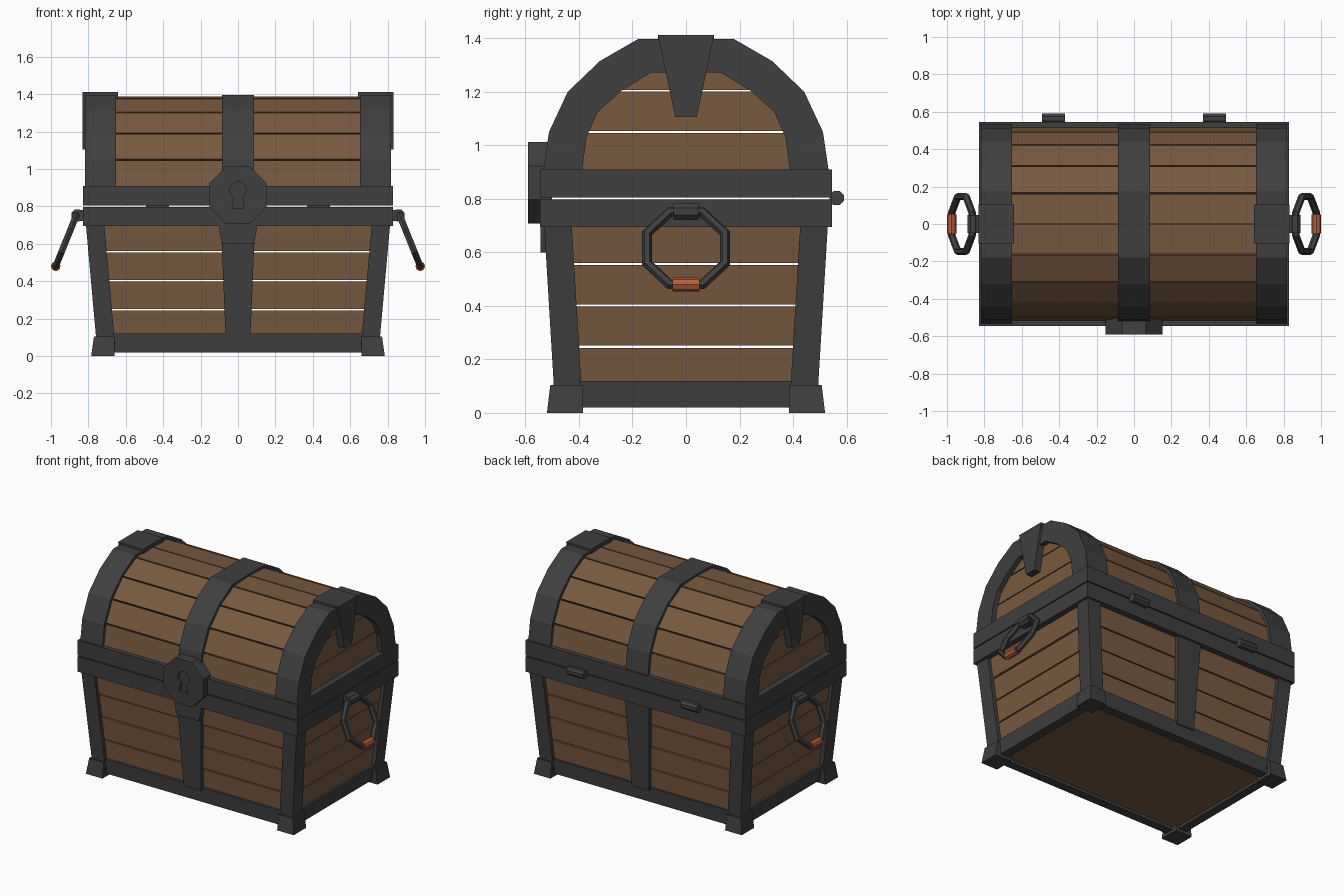
import bpy, bmesh, math, random
from mathutils import Matrix, Vector

if "Cube" in bpy.data.objects:
    bpy.data.objects.remove(bpy.data.objects["Cube"])

random.seed(4)


def material(name, rgb):
    m = bpy.data.materials.new(name)
    m.diffuse_color = (*rgb, 1)
    m.use_nodes = True
    m.node_tree.nodes["Principled BSDF"].inputs["Base Color"].default_value = m.diffuse_color
    return m


WOOD = material("brown wood", (0.185, 0.100, 0.050))
IRON = material("dark iron", (0.050, 0.050, 0.050))
COPPER = material("copper", (0.48, 0.11, 0.042))


def build(name, solids, mat):
    """One object from solids, each lofted between two matching loops."""
    bm = bmesh.new()
    for a, b in solids:
        va = [bm.verts.new(p) for p in a]
        vb = [bm.verts.new(p) for p in b]
        n = len(va)
        bm.faces.new(va)
        bm.faces.new(vb[::-1])
        for i in range(n):
            j = (i + 1) % n
            bm.faces.new((va[j], va[i], vb[i], vb[j]))
    bmesh.ops.recalc_face_normals(bm, faces=bm.faces)
    me = bpy.data.meshes.new(name)
    bm.to_mesh(me)
    bm.free()
    me.materials.append(mat)
    ob = bpy.data.objects.new(name, me)
    bpy.context.collection.objects.link(ob)
    return ob


def rect(x0, x1, y0, y1, z):
    return [(x0, y0, z), (x1, y0, z), (x1, y1, z), (x0, y1, z)]


def box(x0, x1, y0, y1, z0, z1):
    return rect(x0, x1, y0, y1, z0), rect(x0, x1, y0, y1, z1)


def along_x(pts, x0, x1):
    return [(x0, y, z) for y, z in pts], [(x1, y, z) for y, z in pts]


def along_y(pts, y0, y1):
    return [(x, y0, z) for x, z in pts], [(x, y1, z) for x, z in pts]


def octagon(cx, cy, r):
    return [(cx + r * math.cos(math.radians(22.5 + 45 * k)),
             cy + r * math.sin(math.radians(22.5 + 45 * k))) for k in range(8)]


def half_x(z):
    return 0.727 + 0.09 * z


def half_y(z):
    return 0.465 + 0.06 * z


def bar_y(s, z0, z1, w0, w1, out, thick):
    """Bar on the sloping front (s=-1) or back wall."""
    return tuple(rect(-w, w, s * (half_y(z) + out - thick), s * (half_y(z) + out), z)
                 for z, w in ((z0, w0), (z1, w1)))


def bar_x(s, z0, z1, w0, w1, out, thick):
    """Bar on a sloping side wall."""
    return tuple(rect(s * (half_x(z) + out - thick), s * (half_x(z) + out), -w, w, z)
                 for z, w in ((z0, w0), (z1, w1)))


SIDES = (-1, 1)
CORNERS = [(sx, sy) for sx in SIDES for sy in SIDES]

# Body planks with narrow seams
rows = [0.08, 0.247, 0.402, 0.557, 0.72]
front, side = [], []
for s in SIDES:
    for z0, z1 in zip(rows, rows[1:]):
        a, b = z0 + 0.004, z1 - 0.004
        front.append(bar_y(s, a, b, half_x(a) - 0.04, half_x(b) - 0.04,
                           random.uniform(-0.004, 0.002), 0.04))
        side.append(bar_x(s, a, b, half_y(a) - 0.04, half_y(b) - 0.04,
                          random.uniform(-0.004, 0.002), 0.04))
build("front_and_back_planks", front, WOOD)
build("side_planks", side, WOOD)
build("floor_board", [box(-0.71, 0.71, -0.45, 0.45, 0.04, 0.07)], WOOD)

# Base bands, corner posts, feet and centre straps
build("base_bands", [bar_y(s, 0.02, 0.12, 0.70, 0.70, 0.014, 0.06) for s in SIDES] +
      [bar_x(s, 0.02, 0.12, 0.44, 0.44, 0.014, 0.06) for s in SIDES], IRON)
posts, feet = [], []
for sx, sy in CORNERS:
    posts.append(tuple(rect(sx * (half_x(z) - 0.075), sx * (half_x(z) + 0.023),
                            sy * (half_y(z) - 0.08), sy * (half_y(z) + 0.023), z)
                       for z in (0.05, 0.72)))
    feet.append((rect(sx * 0.66, sx * 0.785, sy * 0.385, sy * 0.52, 0),
                 rect(sx * 0.66, sx * 0.77, sy * 0.385, sy * 0.507, 0.105)))
build("corner_posts", posts, IRON)
build("feet", feet, IRON)
build("body_centre_straps",
      [bar_y(s, 0.1, 0.72, 0.066, 0.092, 0.022, 0.04) for s in SIDES], IRON)


# Rim bands of body and lid
def rim(name, z0, z1):
    build(name, [box(-0.83, 0.83, s * 0.47, s * 0.545, z0, z1) for s in SIDES] +
          [box(s * 0.75, s * 0.83, -0.47, 0.47, z0, z1) for s in SIDES], IRON)


rim("body_rim", 0.695, 0.798)
rim("lid_rim", 0.805, 0.91)


# Lid profiles, given for one half and mirrored
def mirrored(half):
    return half + [(-y, z) for y, z in half[::-1] if y > 0]


outer = mirrored([(0.537, 0.88), (0.512, 1.05), (0.442, 1.20), (0.322, 1.315), (0.18, 1.397)])
inner = mirrored([(0.392, 0.88), (0.372, 1.03), (0.33, 1.125), (0.24, 1.205), (0.13, 1.272)])
shell = mirrored([(0.52, 0.88), (0.492, 1.05), (0.422, 1.19), (0.31, 1.302), (0.165, 1.377), (0, 1.387)])
centre = Vector((0, 0.85))


def shrink(p, d):
    v = Vector(p)
    return tuple(v - (v - centre).normalized() * d)


# Curved lid planks
planks = []
for p, q in zip(shell, shell[1:]):
    a, b = Vector(p), Vector(q)
    t = (b - a).normalized() * 0.004
    a, b = a + t, b - t
    planks.append(along_x([a, b, shrink(b, 0.035), shrink(a, 0.035)], -0.75, 0.75))
build("lid_planks", planks, WOOD)

# Flat planks closing the lid ends
ends = []
for s in SIDES:
    for z0, z1, w0, w1 in ((0.88, 1.047, 0.48, 0.45), (1.053, 1.201, 0.45, 0.38),
                           (1.207, 1.35, 0.38, 0.15)):
        ends.append(along_x([(-w0, z0), (w0, z0), (w1, z1), (-w1, z1)], s * 0.755, s * 0.785))
build("lid_end_planks", ends, WOOD)

# Arched iron bands and keystones
build("lid_end_arches", [along_x(outer + inner[::-1], s * 0.652, s * 0.818) for s in SIDES], IRON)
under = [shrink(p, 0.05) for p in outer]
build("lid_centre_strap", [along_x(outer + under[::-1], -0.085, 0.085)], IRON)
keys = []
for s in SIDES:
    keys.append(along_x([(-0.105, 1.37), (0.105, 1.37), (0.105, 1.412), (-0.105, 1.412)],
                        s * 0.642, s * 0.79))
    keys.append(along_x([(-0.04, 1.105), (0.04, 1.105), (0.105, 1.412), (-0.105, 1.412)],
                        s * 0.78, s * 0.832))
build("keystones", keys, IRON)

# Lock plate with a sunken keyhole, and hasp below it
lock = build("lock_plate", [along_y(octagon(0, 0.86, 0.165), -0.59, -0.50)], IRON)
hole = [(0.045 * math.sin(math.radians(t)), 0.89 + 0.045 * math.cos(math.radians(t)))
        for t in range(-150, 151, 30)]
hole += [(0.032, 0.79), (-0.032, 0.79)]
cutter = build("keyhole_cutter", [along_y(hole, -0.62, -0.57)], IRON)
cutter.hide_render = True
cutter.hide_viewport = True
cut = lock.modifiers.new("keyhole", "BOOLEAN")
cut.operation = 'DIFFERENCE'
cut.solver = 'EXACT'
cut.object = cutter
build("hasp", [along_y([(-0.10, 0.71), (-0.10, 0.67), (-0.085, 0.60), (0.085, 0.60),
                        (0.10, 0.67), (0.10, 0.71)], -0.543, -0.49)], IRON)

# Hinge barrels at the back
build("hinges", [along_x(octagon(0.563, 0.803, 0.029), x - 0.062, x + 0.062)
                 for x in (-0.43, 0.43)], IRON)

# Hanging ring handles with copper grips
tilt = math.radians(22)
for s, label in ((-1, "left"), (1, "right")):
    u = Vector((0, 1, 0))
    v = Vector((s * math.sin(tilt), 0, -math.cos(tilt)))
    w = u.cross(v)
    frame = Matrix.Translation((s * 0.92, 0, 0.615)) @ Matrix((u, v, w)).transposed().to_4x4()
    bpy.ops.mesh.primitive_torus_add(major_segments=8, minor_segments=6,
                                     major_radius=0.158, minor_radius=0.02)
    ring = bpy.context.object
    ring.name = label + "_handle_ring"
    ring.data.materials.append(IRON)
    ring.data.transform(frame @ Matrix.Rotation(math.radians(22.5), 4, 'Z'))
    grip = build(label + "_handle_grip",
                 [along_x(octagon(0.146, 0, 0.026), -0.05, 0.05)], COPPER)
    grip.data.transform(frame)
    build(label + "_handle_bracket",
          [along_y(octagon(s * 0.86, 0.752, 0.034), -0.047, 0.047),
           box(s * 0.80, s * 0.86, -0.047, 0.047, 0.722, 0.782)], IRON)
